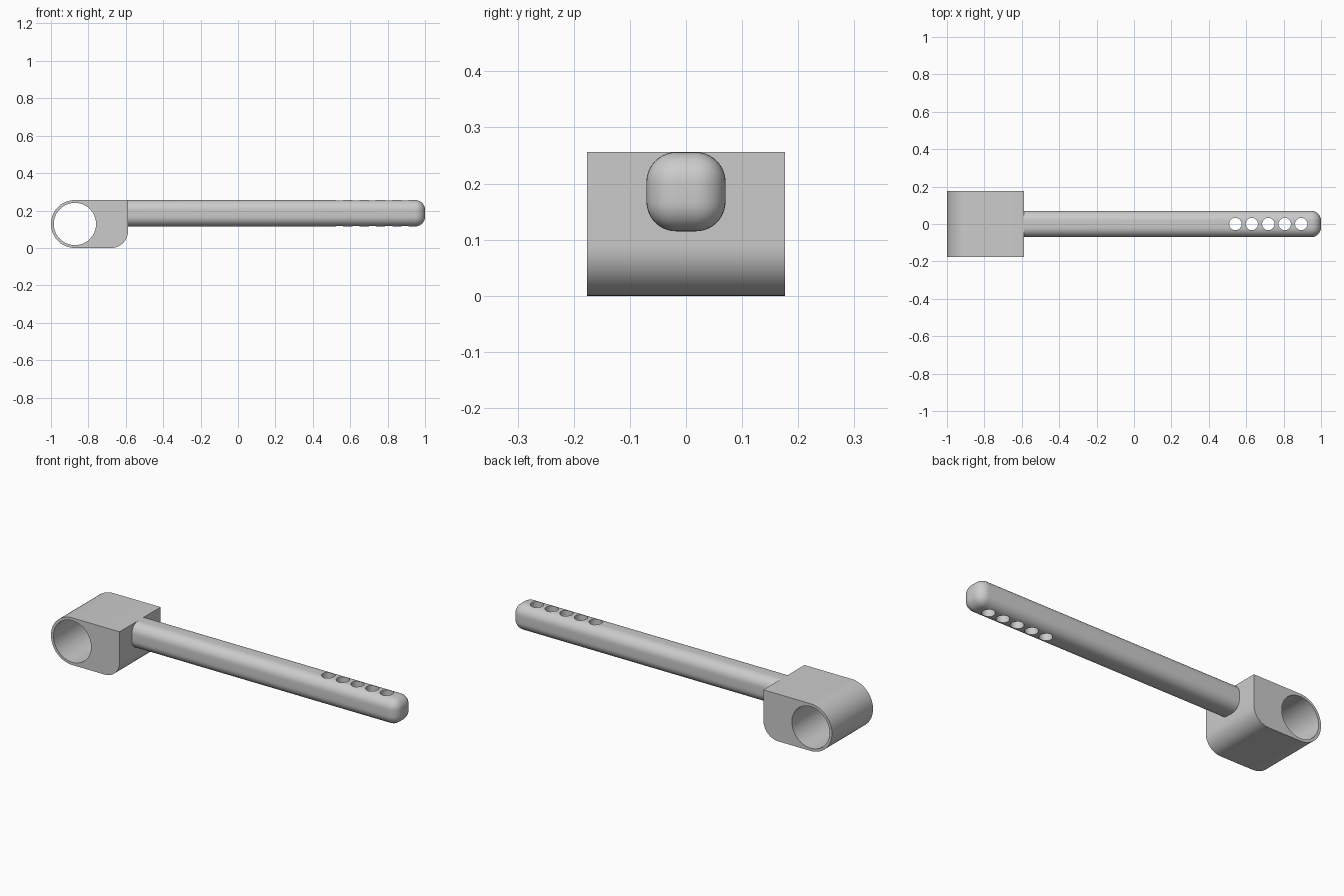
import bpy, bmesh
from math import pi, cos, sin

if "Cube" in bpy.data.objects:
    bpy.data.objects.remove(bpy.data.objects["Cube"])

grey = bpy.data.materials.new("plain grey")
grey.use_nodes = True
COLOR = (0.6, 0.6, 0.6, 1)
grey.diffuse_color = COLOR
grey.node_tree.nodes["Principled BSDF"].inputs["Base Color"].default_value = COLOR

HEIGHT, HALF_DEPTH, FACE_X = 0.256, 0.176, -0.588
R = HEIGHT / 2
BORE = (-1 + R, R)


def make_object(name, bm):
    bmesh.ops.recalc_face_normals(bm, faces=bm.faces)
    mesh = bpy.data.meshes.new(name)
    bm.to_mesh(mesh)
    bm.free()
    obj = bpy.data.objects.new(name, mesh)
    bpy.context.collection.objects.link(obj)
    mesh.materials.append(grey)
    return obj


def arc(cx, cz, r, start, end, steps):
    angles = [start + (end - start) * i / steps for i in range(steps + 1)]
    return [(cx + r * cos(a), cz + r * sin(a)) for a in angles]


def extrude_y(name, outline, half):
    bm = bmesh.new()
    face = bm.faces.new([bm.verts.new((x, -half, z)) for x, z in outline])
    new = bmesh.ops.extrude_face_region(bm, geom=[face])["geom"]
    verts = [v for v in new if isinstance(v, bmesh.types.BMVert)]
    bmesh.ops.translate(bm, verts=verts, vec=(0, 2 * half, 0))
    return make_object(name, bm)


def cut(target, cutter):
    mod = target.modifiers.new("cut", "BOOLEAN")
    mod.operation, mod.solver, mod.object = "DIFFERENCE", "EXACT", cutter
    bpy.ops.object.select_all(action="DESELECT")
    bpy.context.view_layer.objects.active = target
    target.select_set(True)
    bpy.ops.object.modifier_apply(modifier=mod.name)
    bpy.data.objects.remove(cutter)
    bpy.ops.object.shade_smooth_by_angle(angle=pi / 6)


# Clamp block: round at the bore end, rounded lower corner at the rod end
fillet = 0.09
outline = [(FACE_X, HEIGHT)] + arc(*BORE, R, pi / 2, 3 * pi / 2, 32)
outline += arc(FACE_X - fillet, fillet, fillet, -pi / 2, 0, 16)
block = extrude_y("clamp_block", outline, HALF_DEPTH)
bore = extrude_y("bore_cutter", arc(*BORE, 0.113, 0, 2 * pi, 64)[:-1], HALF_DEPTH + 0.1)
cut(block, bore)

# Rod: square bar with round edges and a rounded free end
half = 0.0705
x0, x1, rod_z = FACE_X - 0.002, 1.0, HEIGHT - half
bm = bmesh.new()
bmesh.ops.create_cube(bm, size=1)
bmesh.ops.scale(bm, verts=bm.verts, vec=(x1 - x0, 2 * half, 2 * half))
bmesh.ops.translate(bm, verts=bm.verts, vec=((x0 + x1) / 2, 0, rod_z))
edges = [e for e in bm.edges if any(v.co.x > 0 for v in e.verts)]
bmesh.ops.bevel(bm, geom=edges, offset=0.053, offset_type="OFFSET",
                segments=10, profile=0.5, affect="EDGES")
rod = make_object("rod", bm)

# Row of adjustment holes through the rod
bm = bmesh.new()
for i in range(5):
    ring = bmesh.ops.create_cone(bm, cap_ends=True, segments=32, radius1=0.033,
                                 radius2=0.033, depth=0.4)["verts"]
    bmesh.ops.translate(bm, verts=ring, vec=(0.542 + 0.088 * i, 0, rod_z))
cut(rod, make_object("hole_cutter", bm))
